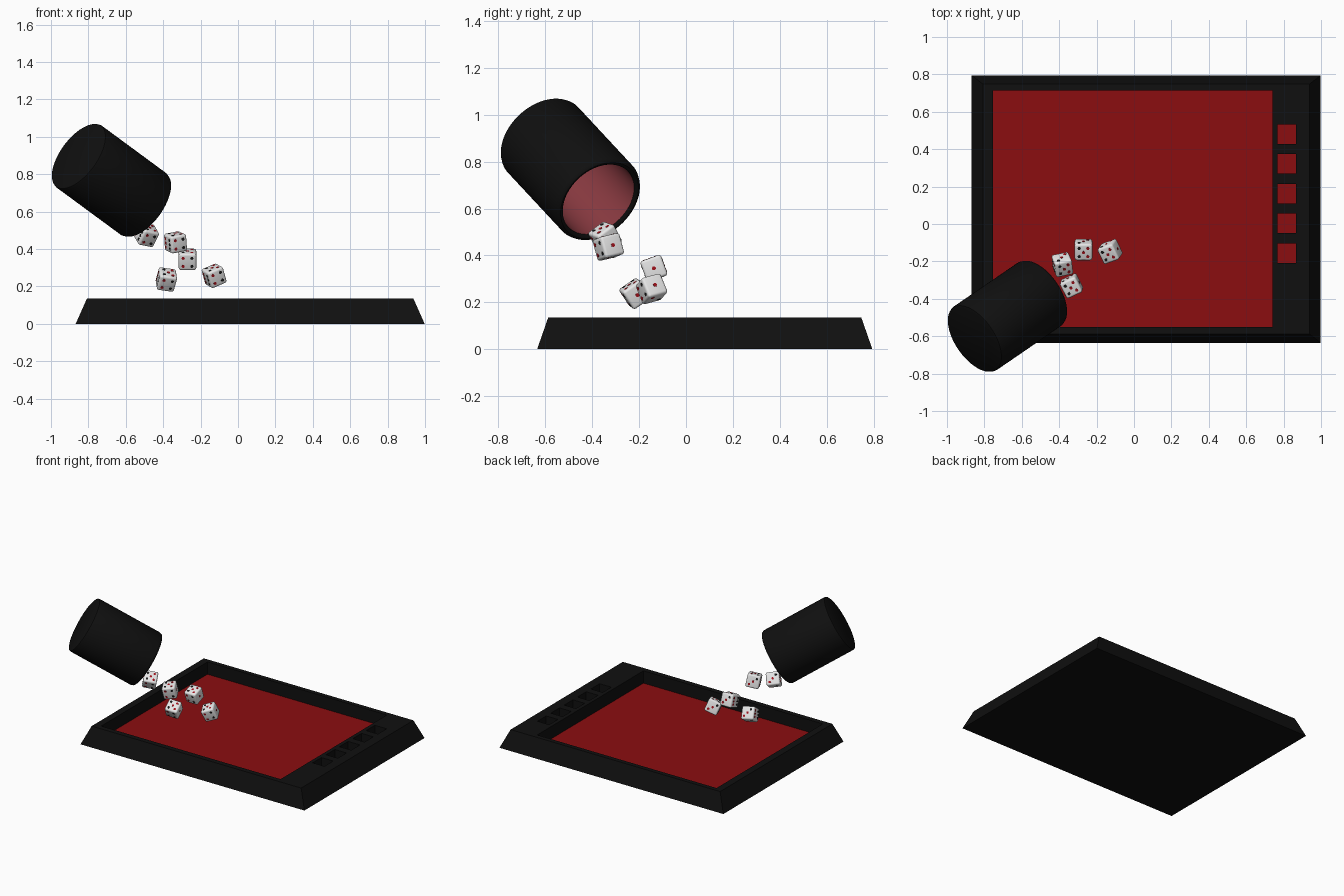
import bpy, bmesh, math
from mathutils import Vector, Matrix, Euler

if "Cube" in bpy.data.objects:
    bpy.data.objects.remove(bpy.data.objects["Cube"])


def mat(name, col):
    m = bpy.data.materials.new(name)
    m.diffuse_color = (*col, 1)
    m.use_nodes = True
    m.node_tree.nodes["Principled BSDF"].inputs["Base Color"].default_value = m.diffuse_color
    return m


BLACK = mat("black leather", (0.005, 0.005, 0.005))
FELT = mat("red felt", (0.26, 0.004, 0.005))
LINING = mat("cup lining red", (0.25, 0.042, 0.052))
WHITE = mat("dice white", (0.80, 0.80, 0.80))
PIP_RED = mat("pip red", (0.35, 0.005, 0.01))
PIP_BLACK = mat("pip black", (0.01, 0.01, 0.01))


def finish(bm, name, mats, smooth=None):
    me = bpy.data.meshes.new(name)
    bmesh.ops.recalc_face_normals(bm, faces=bm.faces)
    bm.to_mesh(me)
    bm.free()
    ob = bpy.data.objects.new(name, me)
    bpy.context.collection.objects.link(ob)
    for m in mats:
        me.materials.append(m)
    bpy.ops.object.select_all(action='DESELECT')
    ob.select_set(True)
    bpy.context.view_layer.objects.active = ob
    if smooth:
        bpy.ops.object.shade_smooth_by_angle(angle=math.radians(smooth))
    return ob


def add_box(bm, x0, x1, y0, y1, z0, z1):
    m = Matrix.LocRotScale(Vector(((x0 + x1) / 2, (y0 + y1) / 2, (z0 + z1) / 2)), None,
                           Vector((x1 - x0, y1 - y0, z1 - z0)))
    bmesh.ops.create_cube(bm, size=1, matrix=m)


# recesses: main rolling area and five square dice slots
FLOOR, TOP = 0.042, 0.135
recesses = [(-0.755, 0.74, -0.55, 0.715)]
for i in range(5):
    y = 0.48 - 0.159 * i
    recesses.append((0.768, 0.866, y - 0.052, y + 0.052))

# tray body: sloped outer sides, recesses cut out
bm = bmesh.new()
add_box(bm, -0.868, 0.998, -0.635, 0.795, 0, TOP)
for v in bm.verts:
    if v.co.z > 0.05:
        v.co.x += 0.06 if v.co.x < 0 else -0.06
        v.co.y += 0.047 if v.co.y < 0 else -0.047
tray = finish(bm, "tray", [BLACK])
bm = bmesh.new()
for r in recesses:
    add_box(bm, *r, FLOOR - 0.006, 0.3)
cutter = finish(bm, "recess_cutter", [BLACK])
cutter.hide_render = True
mod = tray.modifiers.new("recesses", 'BOOLEAN')
mod.operation, mod.solver, mod.object = 'DIFFERENCE', 'EXACT', cutter
bpy.context.view_layer.objects.active = tray
bpy.ops.object.modifier_apply(modifier=mod.name)
bpy.data.objects.remove(cutter)

# felt linings
bm = bmesh.new()
for r in recesses:
    add_box(bm, *r, FLOOR - 0.006, FLOOR)
finish(bm, "felt", [FELT])

# dice cup: lathed profile (radius, height), mouth at +z
R, RI, L = 0.205, 0.174, 0.51
profile = [(0, 0), (R - 0.012, 0), (R - 0.003, 0.004), (R, 0.012),
           (R, L - 0.02), (R - 0.005, L - 0.006), (R - 0.015, L),
           (RI + 0.008, L - 0.002), (RI, L - 0.01), (RI, 0.03), (0, 0.03)]
N = 64
bm = bmesh.new()
rings = []
for r, z in profile:
    if r == 0:
        rings.append([bm.verts.new((0, 0, z))] * N)
    else:
        rings.append([bm.verts.new((r * math.cos(math.tau * i / N),
                                    r * math.sin(math.tau * i / N), z)) for i in range(N)])
for k in range(len(rings) - 1):
    a, b = rings[k], rings[k + 1]
    for i in range(N):
        j = (i + 1) % N
        vs = list(dict.fromkeys([a[i], a[j], b[j], b[i]]))
        bm.faces.new(vs).material_index = 1 if k >= 8 else 0
cup = finish(bm, "dice_cup", [BLACK, LINING], 40)
axis = Vector((0.705, 0.483, -0.519)).normalized()
cup.rotation_mode = 'QUATERNION'
cup.rotation_quaternion = axis.to_track_quat('Z', 'Y')
cup.location = Vector((-0.675, -0.492, 0.766)) - axis * L / 2

# dice: rounded cubes with thin round pips
S, O = 0.047, 0.023
CORNERS = [(-O, -O), (O, O), (-O, O), (O, -O)]
PIPS = {1: [(0, 0)], 2: CORNERS[:2], 3: CORNERS[:2] + [(0, 0)], 4: CORNERS,
        5: CORNERS + [(0, 0)], 6: CORNERS + [(-O, 0), (O, 0)]}
FACES = [((1, 0, 0), 1), ((-1, 0, 0), 6), ((0, -1, 0), 4),
         ((0, 1, 0), 3), ((0, 0, 1), 5), ((0, 0, -1), 2)]


def die(name, loc, rot):
    bm = bmesh.new()
    bmesh.ops.create_cube(bm, size=2 * S)
    bmesh.ops.bevel(bm, geom=bm.edges[:], offset=0.012, segments=4, profile=0.5, affect='EDGES')
    for normal, value in FACES:
        turn = Vector(normal).to_track_quat('Z', 'Y').to_matrix().to_4x4()
        for n, (u, v) in enumerate(PIPS[value]):
            old = set(bm.faces)
            bmesh.ops.create_cone(bm, cap_ends=True, segments=12, radius1=0.0085, radius2=0.0085,
                                  depth=0.002, matrix=turn @ Matrix.Translation((u, v, S)))
            for f in set(bm.faces) - old:
                f.material_index = 1 if n % 2 == 0 else 2
    ob = finish(bm, name, [WHITE, PIP_RED, PIP_BLACK], 35)
    ob.location = loc
    ob.rotation_euler = Euler([math.radians(a) for a in rot])


for i, (loc, rot) in enumerate([
        ((-0.49, -0.345, 0.477), (35, 10, 30)),
        ((-0.334, -0.331, 0.436), (12, -10, 25)),
        ((-0.27, -0.137, 0.345), (20, 0, 0)),
        ((-0.383, -0.217, 0.237), (35, 8, 12)),
        ((-0.128, -0.147, 0.257), (15, -22, 20))]):
    die(f"die_{i + 1}", loc, rot)
